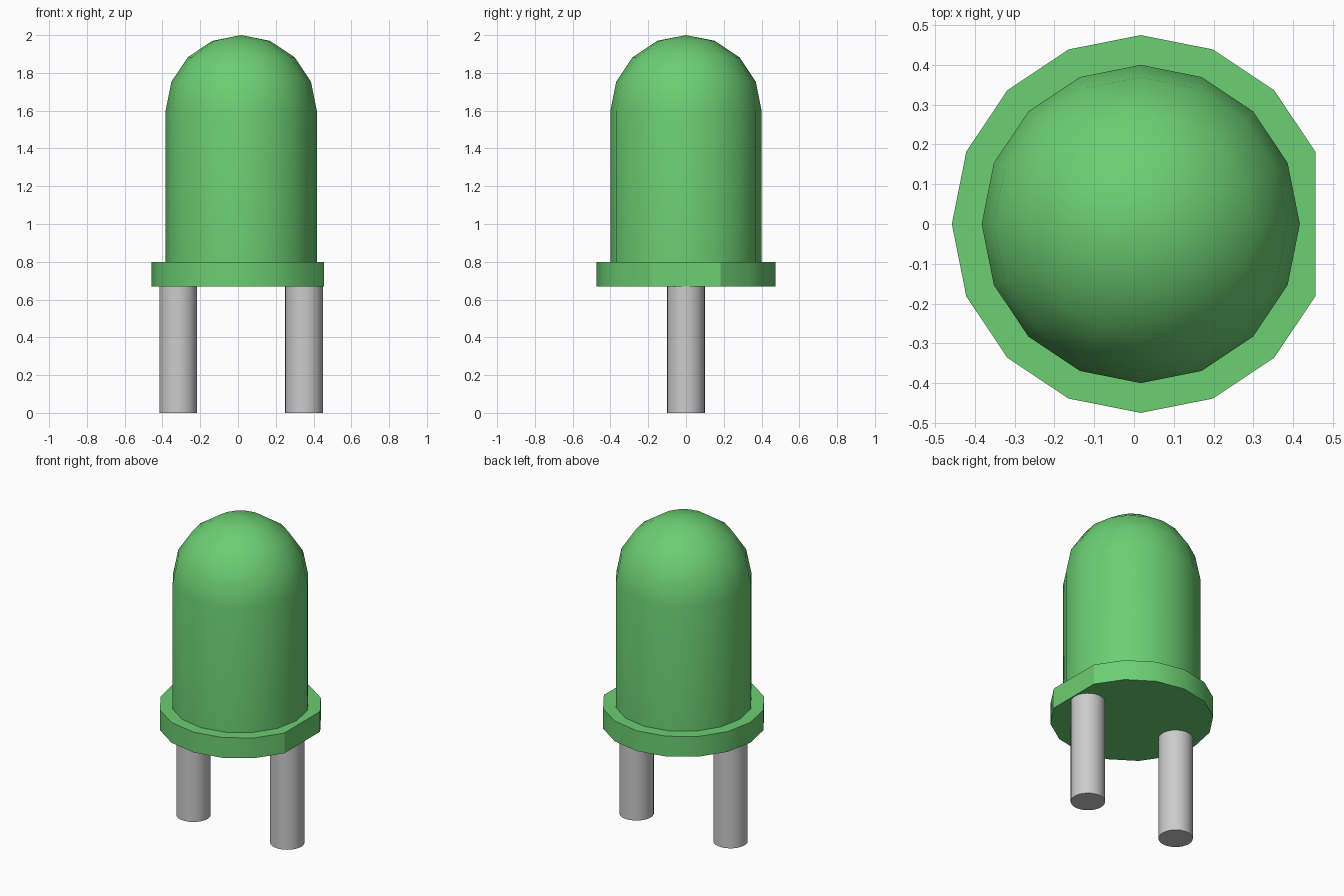
import bpy, bmesh, math

if "Cube" in bpy.data.objects:
    bpy.data.objects.remove(bpy.data.objects["Cube"], do_unlink=True)


def make_material(name, color):
    m = bpy.data.materials.new(name)
    m.use_nodes = True
    m.diffuse_color = color
    m.node_tree.nodes["Principled BSDF"].inputs["Base Color"].default_value = color
    return m


green = make_material("green plastic", (0.15, 0.62, 0.17, 1))
grey = make_material("grey metal", (0.6, 0.6, 0.6, 1))


def finish(name, bm, material, location):
    bmesh.ops.recalc_face_normals(bm, faces=bm.faces)
    mesh = bpy.data.meshes.new(name)
    bm.to_mesh(mesh)
    bm.free()
    mesh.materials.append(material)
    obj = bpy.data.objects.new(name, mesh)
    obj.location = location
    bpy.context.collection.objects.link(obj)
    bpy.ops.object.select_all(action='DESELECT')
    obj.select_set(True)
    bpy.context.view_layer.objects.active = obj
    bpy.ops.object.shade_smooth_by_angle(angle=math.radians(30))
    return obj


def ring(radius, sides, skip=()):
    return [(radius * math.cos(math.tau * i / sides),
             radius * math.sin(math.tau * i / sides)) for i in range(sides) if i not in skip]


def prism(name, outline, height, material, location):
    bm = bmesh.new()
    base = bm.faces.new([bm.verts.new((x, y, 0)) for x, y in outline])
    top = bmesh.ops.extrude_face_region(bm, geom=[base], use_keep_orig=True)["geom"]
    bmesh.ops.translate(bm, vec=(0, 0, height),
                        verts=[v for v in top if isinstance(v, bmesh.types.BMVert)])
    return finish(name, bm, material, location)


SIDES = 16
CENTRE_X = 0.017
RADIUS = 0.4

# Domed body: straight wall and a hemisphere, spun around the axis
profile = [(RADIUS, 0.8)]
for i in range(5):
    a = math.pi / 2 * i / 4
    profile.append((RADIUS * math.cos(a), 1.6 + RADIUS * math.sin(a)))
bm = bmesh.new()
points = [bm.verts.new((r, 0, z)) for r, z in profile]
edges = [bm.edges.new(pair) for pair in zip(points, points[1:])]
bmesh.ops.spin(bm, geom=points + edges, cent=(0, 0, 0), axis=(0, 0, 1),
               angle=math.tau, steps=SIDES, use_merge=False)
bmesh.ops.remove_doubles(bm, verts=bm.verts, dist=0.0005)
finish("domed_body", bm, green, (CENTRE_X, 0, 0))

# Base rim, with one corner left out to make the flat side
prism("base_rim", ring(0.475, SIDES, skip=(0,)), 0.13, green, (CENTRE_X, 0, 0.67))

# Two round legs
for name, offset in (("right_leg", -1), ("left_leg", 1)):
    prism(name, ring(0.1, 32), 0.67, grey, (CENTRE_X + offset * 0.333, 0, 0))
